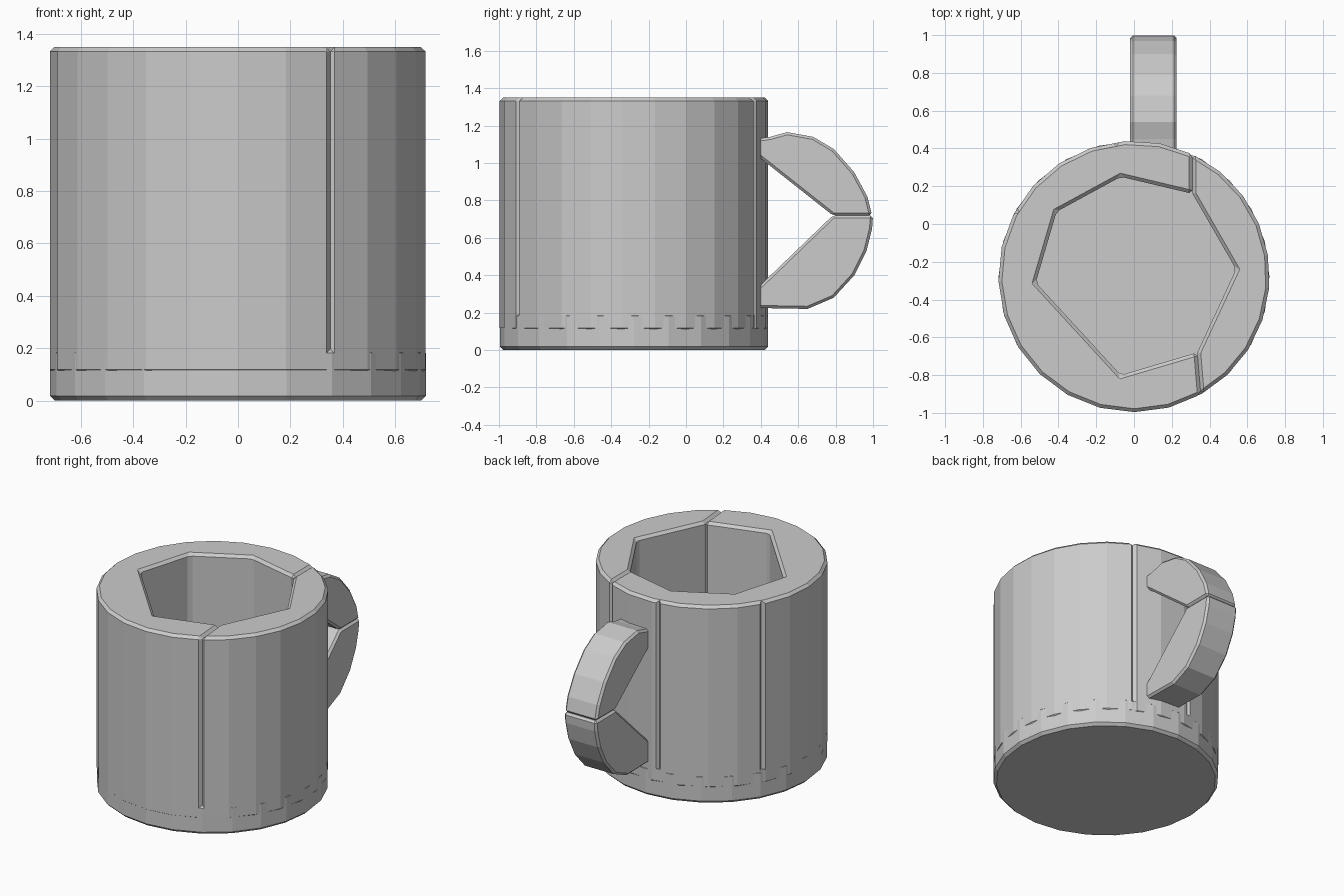
import bpy, bmesh, math
from mathutils import Vector

if "Cube" in bpy.data.objects:
    bpy.data.objects.remove(bpy.data.objects["Cube"], do_unlink=True)

grey = bpy.data.materials.new("stone_grey")
grey.use_nodes = True
grey.diffuse_color = (0.6, 0.6, 0.6, 1)
grey.node_tree.nodes["Principled BSDF"].inputs["Base Color"].default_value = (0.6, 0.6, 0.6, 1)

CENTRE_Y, RADIUS, HEIGHT, FLOOR = -0.278, 0.718, 1.35, 0.2


def prism(name, base, offset, bevel):
    """Extrude a flat outline by an offset, then chamfer its sharp edges."""
    bm = bmesh.new()
    face = bm.faces.new([bm.verts.new(p) for p in base])
    out = bmesh.ops.extrude_face_region(bm, geom=[face], use_keep_orig=True)
    moved = [v for v in out["geom"] if isinstance(v, bmesh.types.BMVert)]
    bmesh.ops.translate(bm, verts=moved, vec=Vector(offset))
    bmesh.ops.recalc_face_normals(bm, faces=bm.faces)
    mesh = bpy.data.meshes.new(name)
    bm.to_mesh(mesh)
    bm.free()
    mesh.materials.append(grey)
    obj = bpy.data.objects.new(name, mesh)
    bpy.context.collection.objects.link(obj)
    if bevel:
        mod = obj.modifiers.new("chamfer", "BEVEL")
        mod.width, mod.segments = bevel, 1
        mod.limit_method, mod.angle_limit = "ANGLE", math.radians(32)
        apply_modifier(obj, mod)
    return obj


def apply_modifier(obj, mod):
    bpy.context.view_layer.objects.active = obj
    bpy.ops.object.modifier_apply(modifier=mod.name)


def arc(start, end, steps, radius=RADIUS):
    angles = [math.radians(start + (end - start) * i / steps) for i in range(steps + 1)]
    return [(radius * math.cos(a), CENTRE_Y + radius * math.sin(a)) for a in angles]


def at_height(points, z):
    return [(x, y, z) for x, y in points]


# Faceted solid base, hidden inside the walls above the floor seam
prism("mug_base", at_height(arc(0, 345, 23, RADIUS - 0.001), 0), (0, 0, FLOOR), 0.018)

# Irregular seven-sided opening, split between the two wall pieces
back_corner, front_corner = (0.31, 0.16), (0.335, -0.68)
side_corner = (0.54, -0.24)
left_corners = [(-0.07, 0.25), (-0.41, 0.065), (-0.52, -0.31), (-0.07, -0.80)]
SEAM_BACK, SEAM_FRONT = 64.5, -60.5
wall_bottom = FLOOR / 2
lift = (0, 0, HEIGHT - wall_bottom)

right = arc(SEAM_FRONT, SEAM_BACK, 9) + [back_corner, side_corner, front_corner]
prism("right_wall", at_height(right, wall_bottom), lift, 0.018)

left = arc(SEAM_BACK, 360 + SEAM_FRONT, 16) + [front_corner] + left_corners[::-1] + [back_corner]
left_wall = prism("left_wall", at_height(left, wall_bottom), lift, 0.018)

# Shallow vertical seams on the outside of the left wall
for angle in (97.5, 151):
    a = math.radians(angle)
    x, y = RADIUS * math.cos(a), CENTRE_Y + RADIUS * math.sin(a)
    diamond = [(x + 0.02 * math.cos(a + k * math.pi / 2),
                y + 0.02 * math.sin(a + k * math.pi / 2)) for k in range(4)]
    cutter = prism("seam_cutter", at_height(diamond, FLOOR), (0, 0, HEIGHT), 0)
    cutter.hide_render = True
    mod = left_wall.modifiers.new("seam", "BOOLEAN")
    mod.operation, mod.solver, mod.object = "DIFFERENCE", "EXACT", cutter
    apply_modifier(left_wall, mod)
    bpy.data.objects.remove(cutter, do_unlink=True)

# Handle in two halves: rounded outside, wedge-shaped opening inside
upper = [(0.38, 1.13), (0.45, 1.14), (0.54, 1.165), (0.68, 1.14), (0.79, 1.075), (0.9, 0.95),
         (0.97, 0.82), (0.995, 0.72), (0.785, 0.72), (0.38, 1.04)]
lower = [(0.38, 0.33), (0.785, 0.72), (1.0, 0.72), (0.995, 0.65), (0.965, 0.53), (0.9, 0.4),
         (0.79, 0.28), (0.65, 0.22), (0.38, 0.225)]
for name, outline in (("upper_handle", upper), ("lower_handle", lower)):
    prism(name, [(-0.02, y, z) for y, z in outline], (0.245, 0, 0), 0.014)
